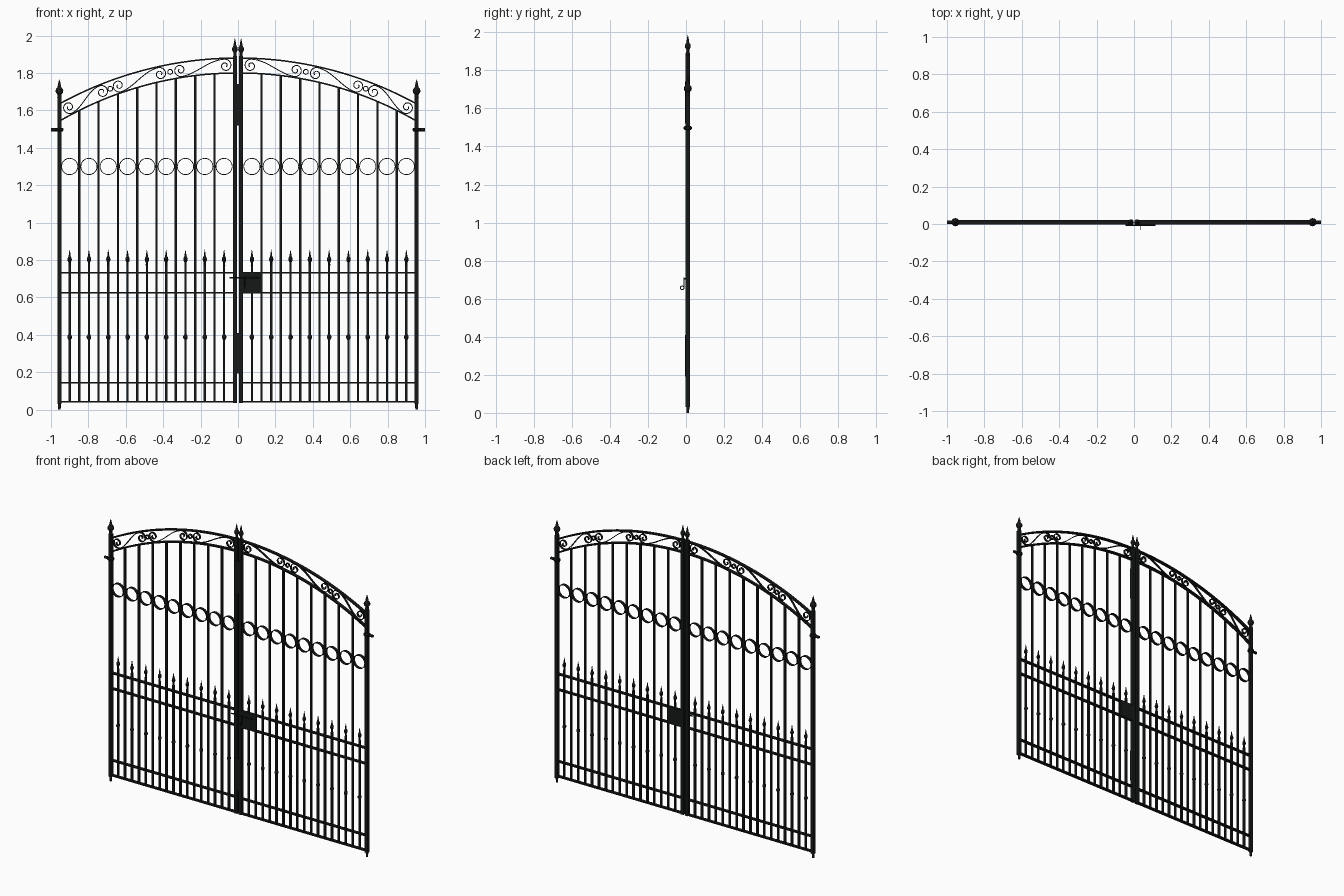
import bpy, bmesh, math
from mathutils import Vector, Matrix

if "Cube" in bpy.data.objects:
    bpy.data.objects.remove(bpy.data.objects["Cube"])

Y = 0.0095                     # centre plane of the gate
R, CZ = 1.98, -0.1             # radius and centre height of the top arch

black = bpy.data.materials.new("black iron")
black.diffuse_color = (0.008, 0.009, 0.009, 1)
black.use_nodes = True
black.node_tree.nodes["Principled BSDF"].inputs["Base Color"].default_value = black.diffuse_color


def finish(name, bm, mirror=True, smooth=False):
    bmesh.ops.recalc_face_normals(bm, faces=bm.faces)
    me = bpy.data.meshes.new(name)
    bm.to_mesh(me)
    bm.free()
    ob = bpy.data.objects.new(name, me)
    bpy.context.collection.objects.link(ob)
    me.materials.append(black)
    if mirror:
        m = ob.modifiers.new("mirror", 'MIRROR')
        m.use_axis = (True, False, False)
        m.use_mirror_merge = False
    if smooth:
        bpy.ops.object.select_all(action='DESELECT')
        ob.select_set(True)
        bpy.context.view_layer.objects.active = ob
        bpy.ops.object.shade_smooth_by_angle(angle=math.radians(40))
    return ob


def box(bm, x0, x1, y0, y1, z0, z1):
    m = Matrix.Translation(((x0 + x1) / 2, (y0 + y1) / 2, (z0 + z1) / 2))
    m = m @ Matrix.Diagonal((x1 - x0, y1 - y0, z1 - z0, 1))
    bmesh.ops.create_cube(bm, size=1, matrix=m)


def bar(bm, x, w, z0, z1):
    box(bm, x - w / 2, x + w / 2, Y - w / 2, Y + w / 2, z0, z1)


def lathe(bm, x, z, profile, n=12):
    """Turn (radius, height) points around a vertical axis."""
    rings = [[bm.verts.new((x + r * math.cos(2 * math.pi * i / n),
                            Y + r * math.sin(2 * math.pi * i / n), z + h))
              for i in range(n)] for r, h in profile]
    for a, b in zip(rings, rings[1:]):
        for i in range(n):
            j = (i + 1) % n
            bm.faces.new((a[i], a[j], b[j], b[i]))
    bm.faces.new(rings[0])
    bm.faces.new(rings[-1])


def rod(bm, x0, x1, y, z, r, n=12):
    m = Matrix.Translation(((x0 + x1) / 2, y, z)) @ Matrix.Rotation(math.pi / 2, 4, 'Y')
    bmesh.ops.create_cone(bm, cap_ends=True, segments=n, radius1=r, radius2=r,
                          depth=abs(x1 - x0), matrix=m)


def ribbon(bm, pts, t, d, closed=False):
    """Flat strip standing along an (x, z) path, t thick and d deep."""
    n, rings = len(pts), []
    for i, (x, z) in enumerate(pts):
        p = pts[i - 1] if i or closed else pts[0]
        q = pts[(i + 1) % n] if i < n - 1 or closed else pts[-1]
        v = Vector((q[0] - p[0], q[1] - p[1])).normalized() * t / 2
        rings.append([bm.verts.new((x - s * v.y, Y + e * d / 2, z + s * v.x))
                      for s, e in ((-1, -1), (1, -1), (1, 1), (-1, 1))])
    for i in range(n if closed else n - 1):
        a, b = rings[i], rings[(i + 1) % n]
        for k in range(4):
            bm.faces.new((a[k], a[(k + 1) % 4], b[(k + 1) % 4], b[k]))
    if not closed:
        bm.faces.new(rings[0])
        bm.faces.new(rings[-1])


def circle(x, z, r, n):
    return [(x + r * math.cos(2 * math.pi * i / n), z + r * math.sin(2 * math.pi * i / n))
            for i in range(n)]


def arch(r, x):
    return CZ + math.sqrt(r * r - x * x)


# Spear finial profile, scaled to bulge radius and height
def spear(r, h):
    return [(r * a, h * b) for a, b in ((.55, 0), (.5, .2), (.9, .3), (1, .4), (.85, .5),
                                        (.5, .58), (.4, .7), (.2, .88), (.03, 1))]


# Posts with spears, outer feet
bm = bmesh.new()
bar(bm, -0.955, 0.022, 0.03, 1.665)
bar(bm, -0.0165, 0.022, 0.035, 1.89)
finish("posts", bm)
bm = bmesh.new()
lathe(bm, -0.955, 1.665, spear(0.021, 0.1))
lathe(bm, -0.0165, 1.89, spear(0.0155, 0.095))
lathe(bm, -0.955, 0, [(0.007, 0), (0.008, 0.03)])
finish("post_finials", bm, smooth=True)

# Hinge pins with a collar around the outer posts
bm = bmesh.new()
rod(bm, -1, -0.935, Y, 1.497, 0.009)
lathe(bm, -0.955, 1.487, [(0.016, 0), (0.022, 0.006), (0.022, 0.014), (0.016, 0.02)])
finish("hinge_pins", bm, smooth=True)

# Horizontal rails
bm = bmesh.new()
for z in (0.042, 0.143, 0.626, 0.731):
    box(bm, -0.95, -0.02, Y - 0.011, Y + 0.011, z - 0.004, z + 0.004)
finish("rails", bm)

# Two arched top rails
bm = bmesh.new()
for r in (R, R - 0.08):
    xs = [-0.95 + 0.93 * i / 32 for i in range(33)]
    ribbon(bm, [(x, arch(r, x)) for x in xs], 0.008, 0.022)
finish("arched_rails", bm, smooth=True)

# Long bars up to the arch, short spear bars between them
ring_x = [-0.9 + 0.1032 * i for i in range(9)]
bm = bmesh.new()
for x in ring_x[:-1]:
    bar(bm, x + 0.0516, 0.012, 0.042, arch(R - 0.08, x + 0.0516))
finish("long_bars", bm)
bm = bmesh.new()
for x in ring_x:
    bar(bm, x, 0.012, 0.042, 0.77)
finish("short_bars", bm)
bm = bmesh.new()
for x in ring_x:
    lathe(bm, x, 0.77, spear(0.0115, 0.085), 8)
    lathe(bm, x, 0.373, [(0.006, 0), (0.012, 0.01), (0.012, 0.02), (0.006, 0.03)], 8)
finish("bar_finials_and_knobs", bm, smooth=True)

# Row of rings
bm = bmesh.new()
for x in ring_x:
    ribbon(bm, circle(x, 1.3, 0.0435, 32), 0.004, 0.02, True)
finish("rings", bm, smooth=True)


# Scrollwork, laid out along the arch
def on_arch(s, v):
    r = R - 0.04 + v
    a = s / (R - 0.04)
    return r * math.sin(a), CZ + r * math.cos(a)


def s_scroll(a, b, r=0.035, turns=1.4, n=36):
    half = []
    for i in range(n + 1):
        t = i / n
        ang = -math.pi / 2 - 2 * math.pi * turns * (1 - t)
        rad = 0.007 + (r - 0.007) * t
        half.append((rad * math.cos(ang), rad * math.sin(ang)))
    mid = [(a + (b - a) * i / 16, -r * math.cos(math.pi * i / 16)) for i in range(1, 16)]
    pts = [(a + x, v) for x, v in half] + mid + [(b - x, -v) for x, v in reversed(half)]
    return [on_arch(*p) for p in pts]


bm = bmesh.new()
for a, b in ((-0.94, -0.745), (-0.65, -0.42), (-0.31, -0.068)):
    ribbon(bm, s_scroll(a, b), 0.005, 0.013)
for s in (-0.698, -0.365):
    ribbon(bm, circle(*on_arch(s, 0), 0.013, 16), 0.005, 0.013, True)
finish("arch_scrolls", bm, smooth=True)

# Cover plates over the centre gap
bm = bmesh.new()
for z0, z1 in ((0.192, 0.41), (1.52, 1.74)):
    box(bm, -0.027, 0.027, Y - 0.015, Y - 0.011, z0, z1)
finish("gap_plates", bm, mirror=False)

# Lock box, sliding bolt and pull ring
bm = bmesh.new()
box(bm, 0.02, 0.126, Y - 0.011, Y + 0.011, 0.626, 0.733)
finish("lock_box", bm, mirror=False)
bm = bmesh.new()
rod(bm, -0.045, 0.115, -0.006, 0.705, 0.004)
finish("sliding_bolt", bm, mirror=False, smooth=True)
bm = bmesh.new()
pts = circle(-0.02, 0.657, 0.0095, 16)
bmesh.ops.create_cone(bm, cap_ends=True, segments=8, radius1=0.003, radius2=0.003, depth=0.05,
                      matrix=Matrix.Translation((0.036, -0.011, 0.686)))
for (y0, z0), (y1, z1) in zip(pts, pts[1:] + pts[:1]):
    d = Vector((0, y1 - y0, z1 - z0))
    m = Matrix.Translation((0.036, (y0 + y1) / 2, (z0 + z1) / 2)) @ d.to_track_quat('Z', 'Y').to_matrix().to_4x4()
    bmesh.ops.create_cone(bm, cap_ends=True, segments=8, radius1=0.0025, radius2=0.0025,
                          depth=d.length * 1.2, matrix=m)
finish("bolt_handle", bm, mirror=False, smooth=True)
